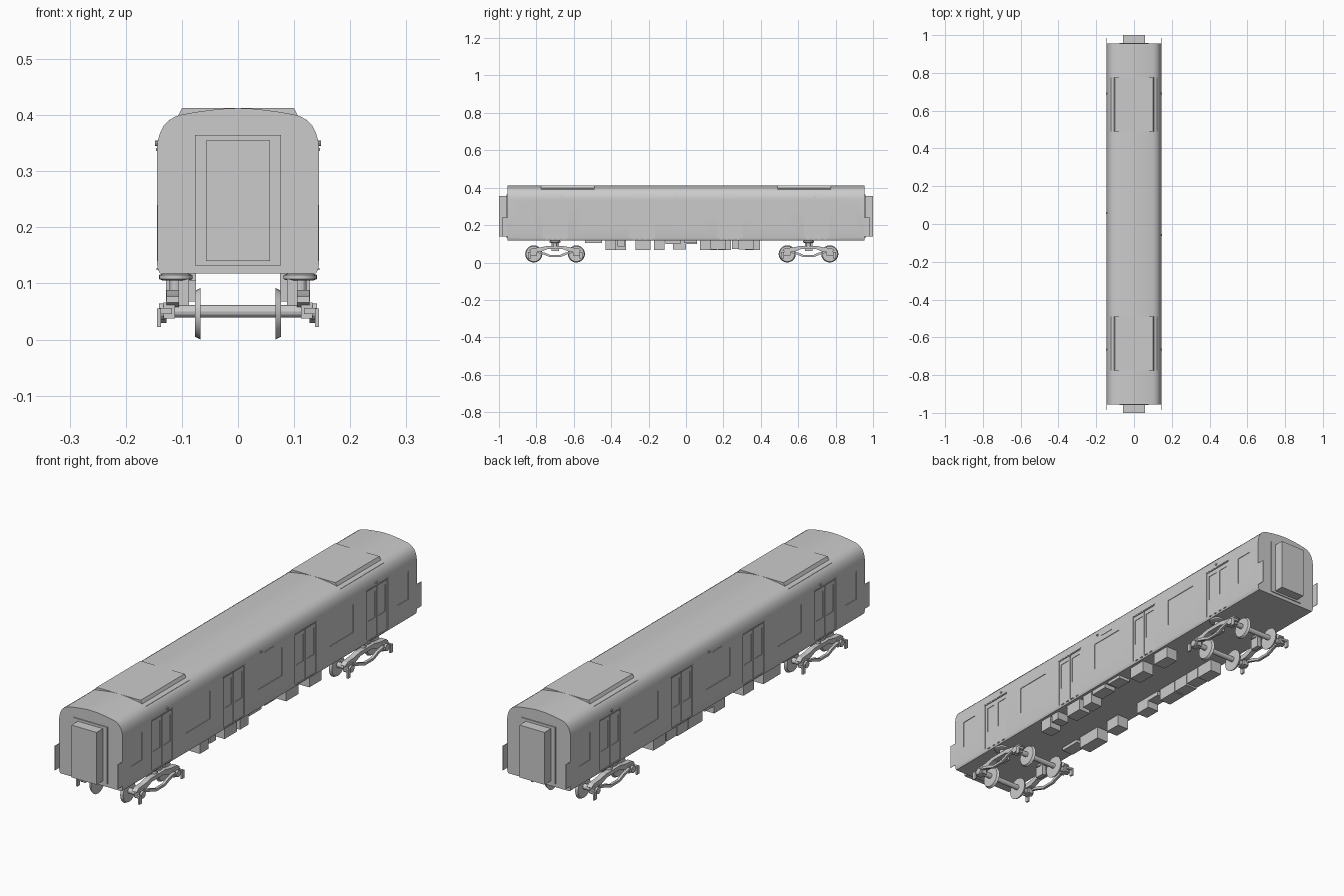
import bpy, bmesh
from math import pi
from mathutils import Matrix, Vector

if "Cube" in bpy.data.objects:
    bpy.data.objects.remove(bpy.data.objects["Cube"])


def finish(name, bm, smooth=False):
    bmesh.ops.recalc_face_normals(bm, faces=bm.faces)
    me = bpy.data.meshes.new(name)
    bm.to_mesh(me)
    bm.free()
    ob = bpy.data.objects.new(name, me)
    bpy.context.collection.objects.link(ob)
    if smooth:
        smooth_edges(ob)
    return ob


def activate(ob):
    bpy.ops.object.select_all(action='DESELECT')
    ob.select_set(True)
    bpy.context.view_layer.objects.active = ob


def smooth_edges(ob):
    activate(ob)
    bpy.ops.object.shade_smooth_by_angle(angle=0.5)


def add_box(bm, x0, x1, y0, y1, z0, z1):
    size = (abs(x1 - x0), abs(y1 - y0), abs(z1 - z0), 1)
    mid = Vector(((x0 + x1) / 2, (y0 + y1) / 2, (z0 + z1) / 2))
    bmesh.ops.create_cube(bm, size=1, matrix=Matrix.Translation(mid) @ Matrix.Diagonal(size))


def add_prism(bm, points, axis, a, b):
    """Extrude a profile along x (points are y,z) or y (points are x,z)."""
    def place(p, t):
        return (t, p[0], p[1]) if axis == 'x' else (p[0], t, p[1])
    f = bm.faces.new([bm.verts.new(place(p, a)) for p in points])
    r = bmesh.ops.extrude_face_region(bm, geom=[f])
    move = (b - a, 0, 0) if axis == 'x' else (0, b - a, 0)
    bmesh.ops.translate(bm, vec=move, verts=[v for v in r['geom'] if isinstance(v, bmesh.types.BMVert)])


def add_cyl(bm, centre, r1, r2, depth, axis, sides=16):
    rot = Matrix.Rotation(pi / 2, 4, 'Y') if axis == 'x' else Matrix()
    bmesh.ops.create_cone(bm, cap_ends=True, segments=sides, radius1=r1, radius2=r2,
                          depth=depth, matrix=Matrix.Translation(centre) @ rot)


def cut(body, bm):
    cutter = finish("cutter", bm)
    cutter.hide_render = True
    m = body.modifiers.new("cut", 'BOOLEAN')
    m.operation, m.object, m.solver = 'DIFFERENCE', cutter, 'EXACT'
    activate(body)
    bpy.ops.object.modifier_apply(modifier=m.name)
    bpy.data.objects.remove(cutter)


# body shell with curved roof
half = [(0.139, 0.118), (0.1425, 0.124), (0.1445, 0.135), (0.1445, 0.34), (0.143, 0.354), (0.139, 0.368),
        (0.1325, 0.381), (0.124, 0.390), (0.113, 0.397), (0.1, 0.401), (0.075, 0.4055), (0.05, 0.409),
        (0.025, 0.4115)]
bm = bmesh.new()
add_prism(bm, half + [(0, 0.4125)] + [(-x, z) for x, z in reversed(half)], 'y', -0.955, 0.955)
body = finish("coach_body", bm)

# door pockets and side windows, then the glass of the door leaves
doors = [-0.698, -0.233, 0.233, 0.698]
windows = [(-0.865, 0.036), (-0.465, 0.078), (0, 0.078), (0.465, 0.078), (0.865, 0.036)]
pockets, panes = bmesh.new(), bmesh.new()
for s in (-1, 1):
    for y in doors:
        add_box(pockets, s * 0.1415, s * 0.16, y - 0.068, y + 0.068, 0.128, 0.333)
        for k in (-1, 1):
            add_box(panes, s * 0.1395, s * 0.16, y + k * 0.034 - 0.023, y + k * 0.034 + 0.023, 0.205, 0.315)
        add_box(panes, s * 0.1395, s * 0.16, y - 0.0015, y + 0.0015, 0.13, 0.331)
    for y, w in windows:
        add_box(pockets, s * 0.142, s * 0.16, y - w, y + w, 0.2, 0.315)
cut(body, pockets)
cut(body, panes)
smooth_edges(body)

# door gutters and sill clips
bm = bmesh.new()
for s in (-1, 1):
    for y in doors:
        add_box(bm, s * 0.143, s * 0.1458, y - 0.07, y + 0.07, 0.336, 0.339)
        for k in (-0.045, -0.015, 0.015, 0.045):
            add_box(bm, s * 0.139, s * 0.1455, y + k - 0.006, y + k + 0.006, 0.124, 0.1275)
finish("door_trims", bm)

# small side lamps
bm = bmesh.new()
for s, mid in ((-1, 0.058), (1, -0.058)):
    for y in (-0.665, mid, 0.69):
        add_cyl(bm, (s * 0.1445, y, 0.35), 0.005, 0.005, 0.007, 'x', 10)
    add_box(bm, s * 0.143, s * 0.146, -0.03, 0.03, 0.337, 0.341)
finish("side_lamps", bm)

# roof equipment pods
for label, s in (("front", -1), ("rear", 1)):
    bm = bmesh.new()
    add_prism(bm, [(-0.108, 0.396), (0.108, 0.396), (0.1, 0.4125), (-0.1, 0.4125)], 'y', s * 0.49, s * 0.775)
    for k in (-1, 1):
        add_box(bm, k * 0.108, k * 0.122, s * 0.49, s * 0.775, 0.386, 0.3925)
    finish(label + "_roof_pod", bm)

    # gangway with its backing frame, and thin corner fairings
    bm = bmesh.new()
    add_box(bm, -0.057, 0.057, s * 0.95, s * 1.0, 0.14, 0.355)
    add_box(bm, -0.077, 0.077, s * 0.95, s * 0.959, 0.132, 0.365)
    finish(label + "_gangway", bm)
    bm = bmesh.new()
    for k in (-1, 1):
        add_box(bm, k * 0.1425, k * 0.1445, s * 0.95, s * 0.985, 0.14, 0.24)
    finish(label + "_corner_fairings", bm)

# underfloor equipment: y start, y end, bottom height
boxes = {
    1: [(-0.43, -0.375, 0.068), (-0.365, -0.325, 0.085), (-0.27, -0.19, 0.068), (-0.17, -0.115, 0.068),
        (-0.11, -0.03, 0.1), (-0.01, 0.06, 0.105), (0.13, 0.21, 0.07), (0.28, 0.36, 0.07)],
    -1: [(-0.54, -0.45, 0.105), (-0.43, -0.32, 0.068), (-0.26, -0.19, 0.07), (-0.07, 0, 0.07),
         (0.0, 0.06, 0.1), (0.075, 0.165, 0.068), (0.17, 0.24, 0.068), (0.245, 0.31, 0.072),
         (0.315, 0.395, 0.068)]}
for s, rows in boxes.items():
    bm = bmesh.new()
    for y0, y1, z in rows:
        add_box(bm, s * 0.075, s * 0.128, y0, y1, z, 0.12)
    finish("underfloor_boxes_" + ("right" if s > 0 else "left"), bm)

# bogies
upper = [(0, 0.072), (0.04, 0.072), (0.075, 0.058), (0.125, 0.058), (0.14, 0.066), (0.125, 0.077),
         (0.085, 0.08), (0.045, 0.088), (0, 0.088)]
lower = [(-0.1, 0.054), (-0.06, 0.042), (-0.03, 0.03), (0.03, 0.03), (0.06, 0.042), (0.1, 0.054),
         (0.1, 0.062), (0.055, 0.053), (0.025, 0.04), (-0.025, 0.04), (-0.055, 0.053), (-0.1, 0.062)]
for label, yc in (("front", -0.7), ("rear", 0.655)):
    wheels, frame, springs = bmesh.new(), bmesh.new(), bmesh.new()
    for y in (yc - 0.114, yc + 0.114):
        add_cyl(wheels, (0, y, 0.0505), 0.011, 0.011, 0.26, 'x', 12)
        for s in (-1, 1):
            # tapered tread with a flange on the inner face
            r1, r2 = (0.046, 0.041) if s > 0 else (0.041, 0.046)
            add_cyl(wheels, (s * 0.0715, y, 0.046), r1, r2, 0.01, 'x', 20)
            add_box(frame, s * 0.112, s * 0.133, y - 0.018, y + 0.018, 0.038, 0.066)
            add_cyl(frame, (s * 0.136, y, 0.05), 0.014, 0.014, 0.01, 'x', 12)
            out = 0.024 if y > yc else -0.024
            add_box(frame, s * 0.137, s * 0.1445, y + out - 0.008, y + out + 0.008, 0.022, 0.055)
            add_box(frame, s * 0.118, s * 0.14, y + out - 0.005, y + out + 0.005, 0.046, 0.056)
    for s in (-1, 1):
        outline = upper + [(-y, z) for y, z in reversed(upper[1:-1])]
        add_prism(frame, [(yc + y, z) for y, z in outline], 'x', s * 0.105, s * 0.127)
        add_prism(frame, [(yc + y, z) for y, z in lower], 'x', s * 0.127, s * 0.138)
        add_box(frame, s * 0.087, s * 0.106, yc - 0.02, yc + 0.02, 0.062, 0.108)
        add_cyl(springs, (s * 0.111, yc, 0.095), 0.011, 0.011, 0.03, 'z', 12)
        add_cyl(springs, (s * 0.111, yc, 0.1065), 0.022, 0.03, 0.003, 'z', 20)
        add_cyl(springs, (s * 0.111, yc, 0.1115), 0.03, 0.03, 0.007, 'z', 20)
        add_cyl(springs, (s * 0.111, yc, 0.1165), 0.03, 0.022, 0.003, 'z', 20)
    finish(label + "_wheelsets", wheels, True)
    finish(label + "_bogie_frame", frame)
    finish(label + "_air_springs", springs, True)
